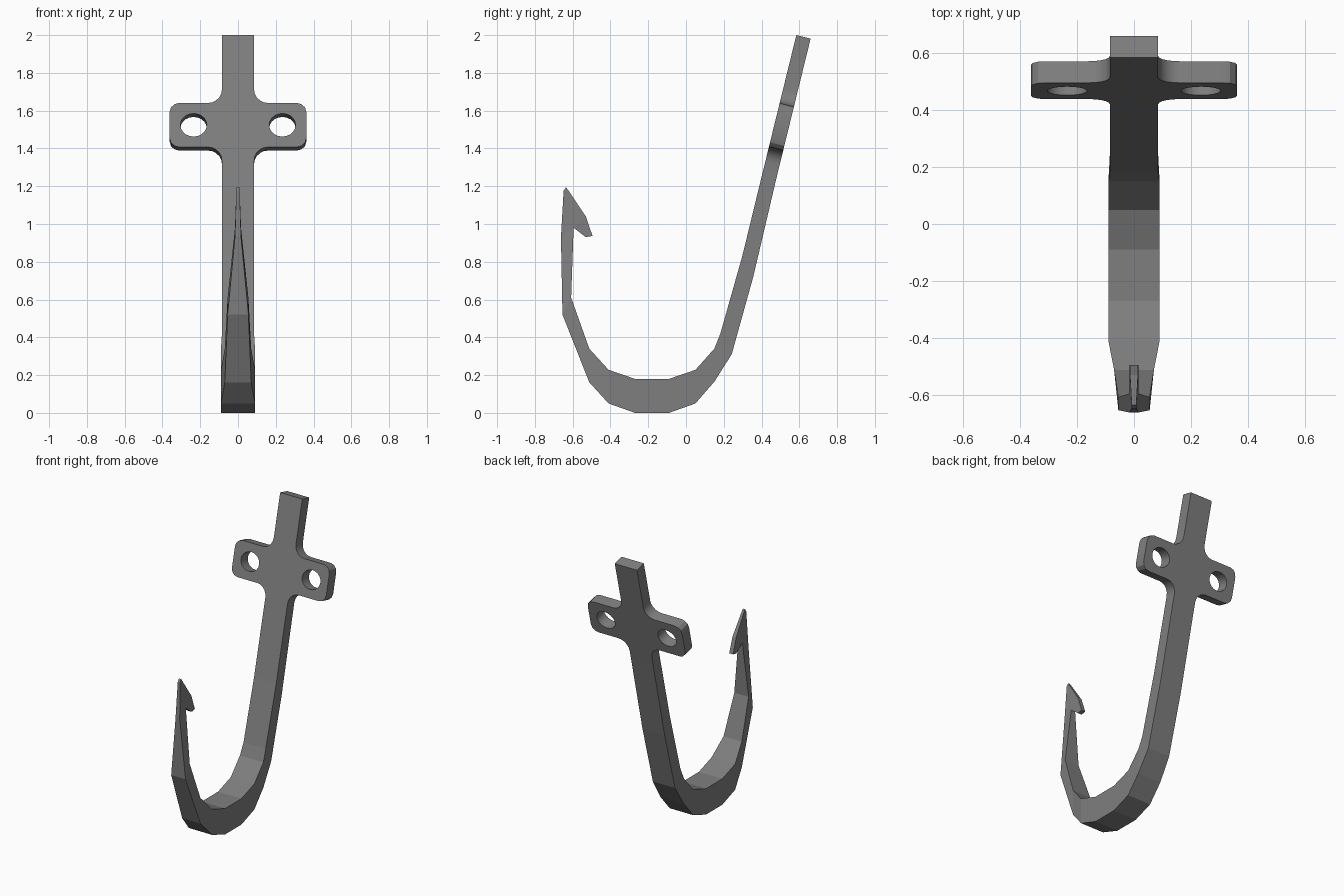
import bpy, bmesh, math
from mathutils import Matrix, Vector

if "Cube" in bpy.data.objects:
    bpy.data.objects.remove(bpy.data.objects["Cube"])

# Shank frame: top front edge, upward direction, thickness direction
TOP = Vector((0, 0.584, 2.0))
UP = Vector((0, 0.238, 0.971)).normalized()
BACK = Vector((0, UP.z, -UP.y))
THICK, HALF_W, JOIN = 0.078, 0.085, -0.75

# Dark iron
iron = bpy.data.materials.new("dark_iron")
iron.diffuse_color = (0.212, 0.212, 0.212, 1)
iron.use_nodes = True
iron.node_tree.nodes["Principled BSDF"].inputs["Base Color"].default_value = iron.diffuse_color


def add_object(name, bm, smooth_angle=None):
    bmesh.ops.recalc_face_normals(bm, faces=bm.faces)
    for f in bm.faces:
        f.smooth = smooth_angle is not None
    if smooth_angle is not None:
        for e in bm.edges:
            e.smooth = len(e.link_faces) == 2 and e.calc_face_angle() < smooth_angle
    mesh = bpy.data.meshes.new(name)
    bm.to_mesh(mesh)
    bm.free()
    mesh.materials.append(iron)
    obj = bpy.data.objects.new(name, mesh)
    bpy.context.collection.objects.link(obj)
    return obj


def arc(cx, cy, r, a0, a1, n, squash=1.0):
    return [(cx + r * math.cos(math.radians(a0 + (a1 - a0) * i / n)),
             cy + squash * r * math.sin(math.radians(a0 + (a1 - a0) * i / n)))
            for i in range(n + 1)]


# Upper shank with drilled crossbar: flat outline with two oval holes
mid, bar_h, bar_w, fil, cor = -0.49, 0.12, 0.362, 0.075, 0.05
lo, hi = mid - bar_h, mid + bar_h
right = [(HALF_W, JOIN)]
right += arc(HALF_W + fil, lo - fil, fil, 180, 90, 5)
right += arc(bar_w - cor, lo + cor, cor, -90, 0, 3)
right += arc(bar_w - cor, hi - cor, cor, 0, 90, 3)
right += arc(HALF_W + fil, hi + fil, fil, 270, 180, 5)
right += [(HALF_W, 0)]
outline = right + [(-x, y) for x, y in reversed(right)]
holes = [arc(x, mid, 0.07, 0, 360, 20, 0.9)[:-1] for x in (-0.235, 0.235)]

curve = bpy.data.curves.new("crossbar_outline", 'CURVE')
curve.dimensions = '2D'
curve.fill_mode = 'BOTH'
curve.extrude = THICK / 2
for pts in [outline] + holes:
    sp = curve.splines.new('POLY')
    sp.points.add(len(pts) - 1)
    for p, (x, y) in zip(sp.points, pts):
        p.co = (x, y, 0, 1)
    sp.use_cyclic_u = True
helper = bpy.data.objects.new("crossbar_outline", curve)
bpy.context.collection.objects.link(helper)
bpy.context.view_layer.update()
flat = bpy.data.meshes.new_from_object(
    helper.evaluated_get(bpy.context.evaluated_depsgraph_get()))
bm = bmesh.new()
bm.from_mesh(flat)
bpy.data.objects.remove(helper)
bmesh.ops.remove_doubles(bm, verts=bm.verts, dist=1e-5)
# open the end that meets the hook
bmesh.ops.delete(bm, geom=[f for f in bm.faces if all(
    abs(v.co.y - JOIN) < 1e-4 for v in f.verts)], context='FACES_ONLY')
centre = TOP + BACK * THICK / 2
frame = Matrix(((1, 0, 0, 0),
                (0, UP.y, -BACK.y, centre.y),
                (0, UP.z, -BACK.z, centre.z),
                (0, 0, 0, 1)))
bm.transform(frame)
add_object("shank_crossbar", bm, math.radians(25))

# Hook bend: stations of inner (y, z), outer (y, z), half width
join_in = TOP + UP * JOIN
join_out = join_in + BACK * THICK
stations = [
    (join_in.yz, join_out.yz, HALF_W),
    ((0.298, 0.83), (0.356, 0.72), HALF_W),
    ((0.182, 0.42), (0.242, 0.31), HALF_W),
    ((0.15, 0.34), (0.15, 0.165), 0.09),
    ((0.05, 0.228), (0.05, 0.05), 0.09),
    ((-0.09, 0.18), (-0.09, 0.0), 0.09),
    ((-0.27, 0.18), (-0.27, 0.0), 0.09),
    ((-0.41, 0.228), (-0.41, 0.05), 0.09),
    ((-0.512, 0.34), (-0.512, 0.162), 0.07),
    ((-0.608, 0.61), (-0.654, 0.52), 0.055),
    ((-0.595, 0.98), (-0.662, 0.93), 0.016),
]
bm = bmesh.new()


def pair(p, w):
    return [bm.verts.new((s * w, p[0], p[1])) for s in (-1, 1)]


rings = []
for inner, outer, w in stations:
    a, b = pair(inner, w), pair(outer, w)
    rings.append((a[0], a[1], b[1], b[0]))
for r, q in zip(rings, rings[1:]):
    for i in range(4):
        j = (i + 1) % 4
        bm.faces.new((r[i], r[j], q[j], q[i]))

# Barbed point, grown from the last station
end = rings[-1]
loop = [(end[3], end[2])]
loop += [pair(p, w) for p, w in (
    ((-0.648, 1.175), 0.009), ((-0.635, 1.196), 0.008),
    ((-0.53, 1.04), 0.014), ((-0.495, 0.937), 0.015),
    ((-0.53, 0.93), 0.015))]
loop += [(end[0], end[1])]
for p, q in zip(loop, loop[1:]):
    bm.faces.new((p[0], p[1], q[1], q[0]))
for side in (0, 1):
    bm.faces.new([p[side] for p in loop])
bmesh.ops.triangulate(bm, faces=[f for f in bm.faces if len(f.verts) > 4])
add_object("barbed_hook", bm)
